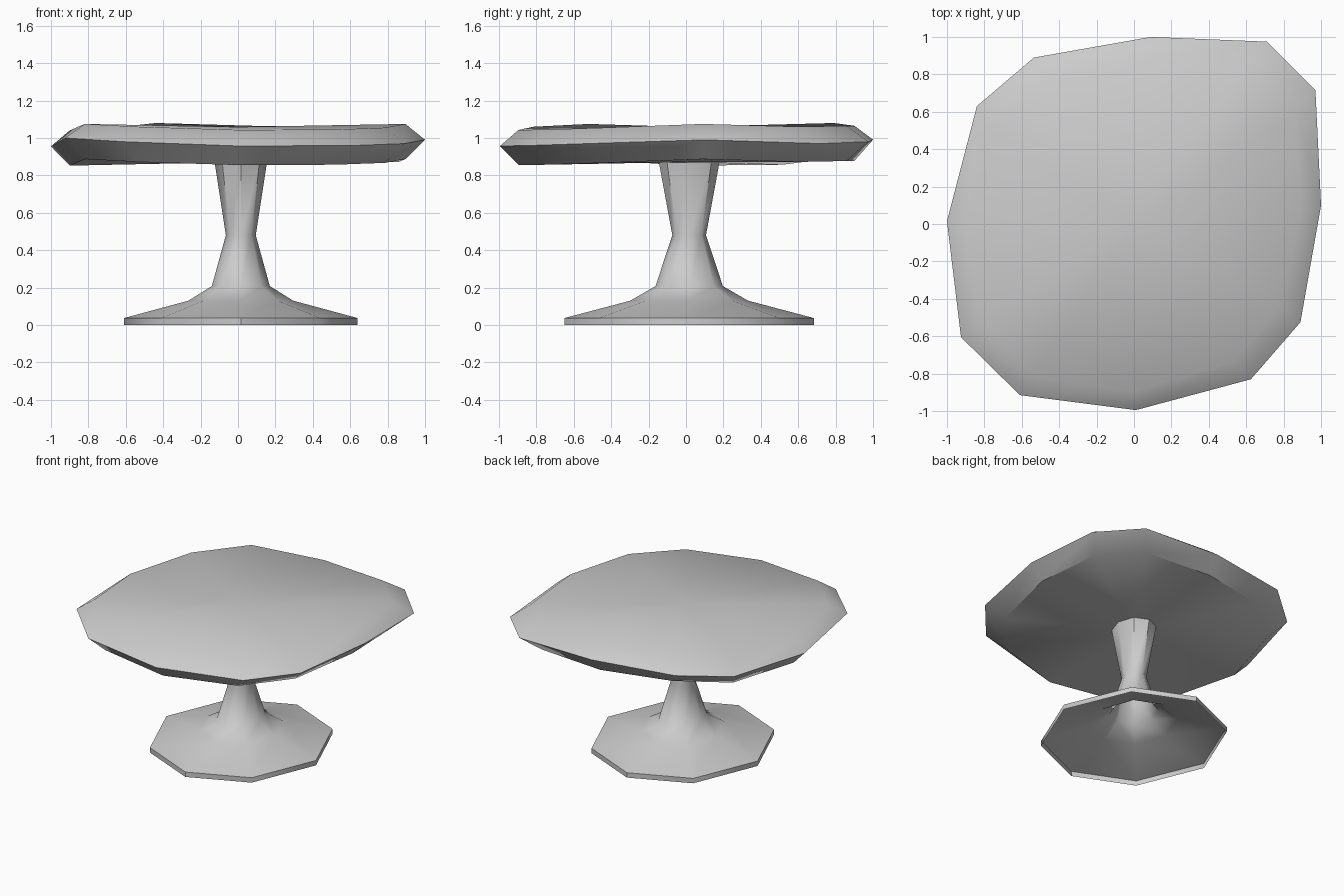
import bpy
from math import radians

if "Cube" in bpy.data.objects:
    bpy.data.objects.remove(bpy.data.objects["Cube"])


def build(name, rings, angle, cap=False):
    """Skin a stack of equal-length closed rings; optionally cap with centre fans."""
    n = len(rings[0])
    verts = [v for ring in rings for v in ring]
    faces = []
    for r in range(len(rings) - 1):
        for i in range(n):
            j = (i + 1) % n
            faces.append((r * n + i, r * n + j, (r + 1) * n + j, (r + 1) * n + i))
    if cap:
        for ring, start, flip in ((rings[0], 0, True), (rings[-1], len(verts) - n, False)):
            c = len(verts)
            verts.append((0, 0, sum(v[2] for v in ring) / n))
            for i in range(n):
                a, b = start + i, start + (i + 1) % n
                faces.append((b, a, c) if flip else (a, b, c))
    mesh = bpy.data.meshes.new(name)
    mesh.from_pydata(verts, [], faces)
    obj = bpy.data.objects.new(name, mesh)
    bpy.context.collection.objects.link(obj)
    bpy.ops.object.select_all(action='DESELECT')
    obj.select_set(True)
    bpy.context.view_layer.objects.active = obj
    bpy.ops.object.shade_smooth_by_angle(angle=radians(angle))
    return obj


# Tabletop: irregular slab with a pointed bevelled rim (counter-clockwise)
outer = [(1.0, .10, .99), (.97, .715, .97), (.71, .975, .98), (.09, 1.0, .99),
         (-.535, .89, .995), (-.84, .63, .97), (-1.0, .015, .955), (-.925, -.605, 1.0),
         (-.61, -.915, .98), (.01, -.995, .957), (.625, -.83, .96), (.89, -.525, .97)]
inner = [(.895, .09, 1.075), (.86, .61, 1.06), (.60, .86, 1.065), (.085, .90, 1.065),
         (-.44, .79, 1.08), (-.75, .515, 1.045), (-.90, 0, 1.04), (-.82, -.52, 1.075),
         (-.535, -.815, 1.06), (0, -.895, 1.043), (.52, -.74, 1.045), (.785, -.435, 1.055)]
lower = [(x, y, z - .188) for x, y, z in inner]
build("tabletop", [lower, outer, inner], 40, cap=True)


# Pedestal: eight-sided open shell, flared foot and waisted column
def octagon(rx, ry, z, dx=.71, dy=.73):
    unit = [(1, 0), (dx, dy), (0, 1), (-dx, dy), (-1, 0), (-dx, -dy), (0, -1), (dx, -dy)]
    return [(.015 + rx * x, .017 + ry * y, z) for x, y in unit]


profile = [(.28, .315, .13), (.155, .18, .208), (.08, .09, .48), (.14, .162, .87)]
foot = [octagon(.625, .667, z, .68, .723) for z in (0, .037)]
build("pedestal", foot + [octagon(*p) for p in profile], 46)
